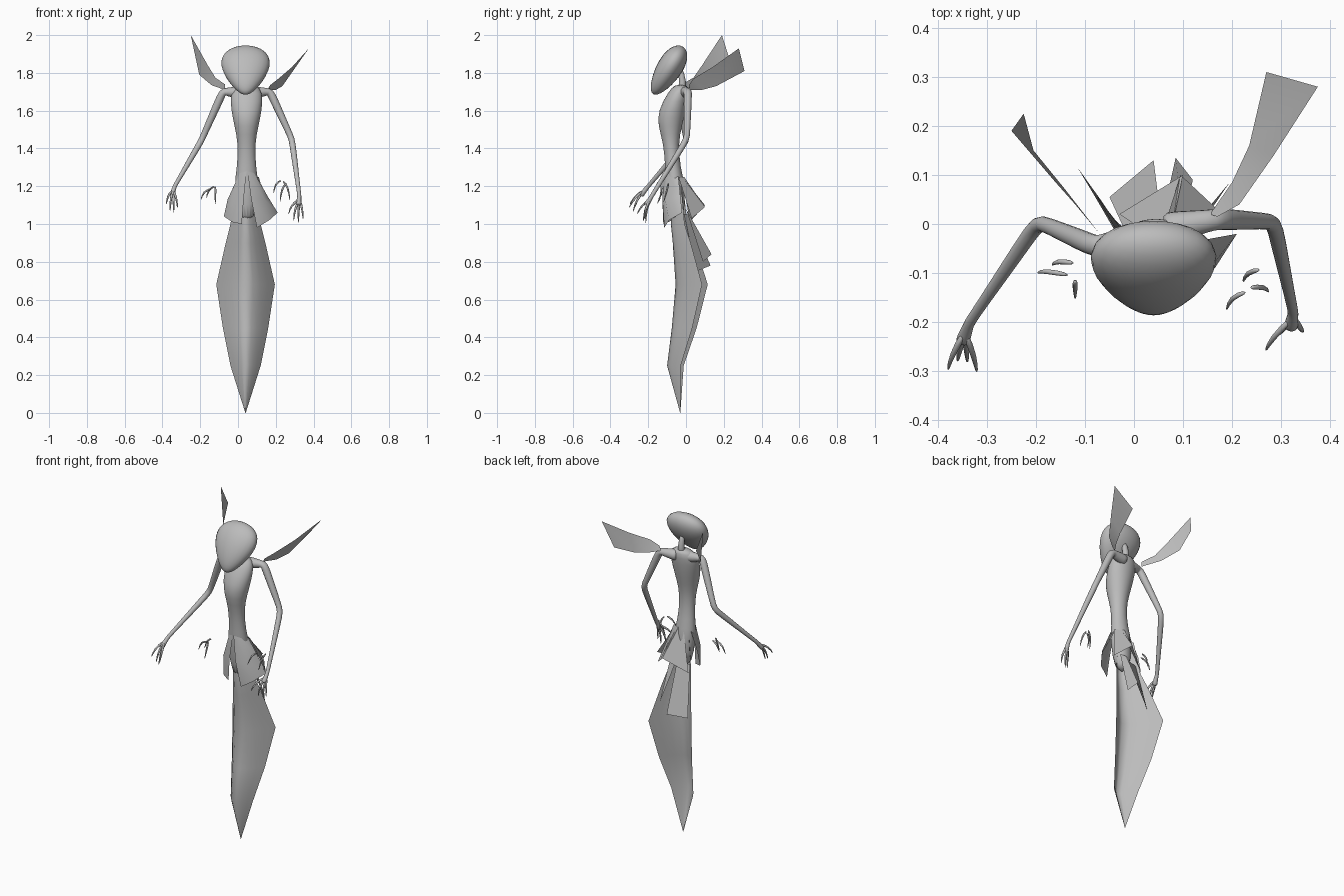
import bpy, bmesh, math
from mathutils import Vector, Matrix

default_cube = bpy.data.objects.get("Cube")
if default_cube:
    bpy.data.objects.remove(default_cube, do_unlink=True)

GREY = (.5, .5, .5, 1)
grey = bpy.data.materials.new("plain_grey")
grey.use_nodes = True
grey.diffuse_color = GREY
grey.node_tree.nodes["Principled BSDF"].inputs["Base Color"].default_value = GREY

CENTRE = .045  # the body stands slightly to its left


def finish(name, bm, rounded=False):
    """Turn a bmesh into a smooth shaded object."""
    bmesh.ops.recalc_face_normals(bm, faces=bm.faces)
    for face in bm.faces:
        face.smooth = True
    mesh = bpy.data.meshes.new(name)
    bm.to_mesh(mesh)
    bm.free()
    mesh.materials.append(grey)
    obj = bpy.data.objects.new(name, mesh)
    bpy.context.collection.objects.link(obj)
    if rounded:
        modifier = obj.modifiers.new("rounding", 'SUBSURF')
        modifier.levels = modifier.render_levels = 1


def circle(sides):
    """Cosine and sine pairs evenly spaced around a circle."""
    angles = [math.tau * i / sides for i in range(sides)]
    return [(math.cos(a), math.sin(a)) for a in angles]


def sheet(name, rows):
    """Thin open surface through a grid of points."""
    bm = bmesh.new()
    grid = [[bm.verts.new(point) for point in row] for row in rows]
    for upper, lower in zip(grid, grid[1:]):
        for i in range(len(upper) - 1):
            bm.faces.new((upper[i], upper[i + 1], lower[i + 1], lower[i]))
    finish(name, bm)


def skin(name, rings):
    """Closed rounded surface over a list of rings, capped at both ends."""
    bm = bmesh.new()
    loops = [[bm.verts.new(point) for point in ring] for ring in rings]
    for lower, upper in zip(loops, loops[1:]):
        for i in range(len(lower)):
            bm.faces.new((lower[i - 1], lower[i], upper[i], upper[i - 1]))
    bm.faces.new(loops[0])
    bm.faces.new(loops[-1])
    finish(name, bm, rounded=True)


def tube(name, path, radii, sides=8):
    """Round limb along a path with a radius at each point."""
    points = [Vector(point) for point in path]
    rings = []
    for i, (point, radius) in enumerate(zip(points, radii)):
        following = points[min(i + 1, len(points) - 1)]
        previous = points[max(i - 1, 0)]
        tangent = (following - previous).normalized()
        u = tangent.cross(Vector((0, 1, .3))).normalized()
        v = tangent.cross(u)
        rings.append([point + radius * (c * u + s * v) for c, s in circle(sides)])
    skin(name, rings)


def limb(name, joints, radii):
    """Tube with straight bones and tight bends at the joints."""
    path, sizes = [Vector(joints[0])], [radii[0]]
    for i in range(1, len(joints)):
        start, end = path[-1], Vector(joints[i])
        path += [start.lerp(end, .2), start.lerp(end, .85), end]
        sizes += [radii[i - 1], radii[i], radii[i]]
    tube(name, path, sizes)


# Head: a tilted sphere that narrows towards the chin
bm = bmesh.new()
bmesh.ops.create_uvsphere(bm, u_segments=24, v_segments=16, radius=1)
for vert in bm.verts:
    x, y, z = vert.co
    vert.co = (x * .12 * (1 + .4 * z), y * .066 * (1 + .2 * z), z * .148)
bm.transform(Matrix.Translation((.04, -.095, 1.813)) @ Matrix.Rotation(-.56, 4, 'X'))
finish("head", bm)

# Neck and slim torso; each station is height, half width, front y, back y
tube("neck", [(CENTRE, -.03, 1.69), (CENTRE, -.01, 1.75), (CENTRE, -.04, 1.84)],
     [.03, .018, .018])
TORSO = [(1.74, .05, -.06, .01), (1.7, .09, -.095, .015), (1.6, .083, -.15, 0),
         (1.52, .065, -.15, -.02), (1.43, .045, -.12, -.04), (1.3, .05, -.11, -.03),
         (1.2, .07, -.11, 0), (1, .04, -.09, -.01)]
skin("torso", [[(CENTRE + half * c, (front + back + (back - front) * s) / 2, z)
                for c, s in circle(16)] for z, half, front, back in TORSO])

# Arms: collar, shoulder, elbow, wrist and palm
ARM_RADII = [.036, .024, .018, .012, .016]
limb("right_arm", [(.02, -.03, 1.695), (-.08, -.045, 1.7), (-.195, .005, 1.44),
                   (-.335, -.2, 1.2), (-.35, -.24, 1.15)], ARM_RADII)
limb("left_arm", [(.06, -.01, 1.695), (.17, .01, 1.7), (.285, .005, 1.45),
                  (.325, -.18, 1.15), (.32, -.21, 1.1)], ARM_RADII)

# Fingers: fanned between an outer and an inner tip, each bent at the knuckle
HANDS = {"right": [(-.345, -.22, 1.18), (-.38, -.3, 1.1), (-.32, -.305, 1.08)],
         "left": [(.325, -.19, 1.13), (.268, -.26, 1.05), (.345, -.22, 1.02)]}
for side, corners in HANDS.items():
    palm, outer, inner = map(Vector, corners)
    for i in range(4):
        tip = outer.lerp(inner, i / 3)
        if i in (1, 2):
            tip += Vector((0, .02, -.03))
        knuckle = palm.lerp(tip, .5) + Vector(((tip.x - palm.x) * .3, -.01, .01))
        tube(f"{side}_finger_{i + 1}", [palm, knuckle, tip], [.009, .007, .003], 6)

# Loose curved claws hovering beside the hips; each has a root and a tip
CLAWS = [[(-.12, -.08, 1.2), (-.168, -.085, 1.13)],
         [(-.13, -.105, 1.19), (-.198, -.1, 1.12)],
         [(-.12, -.115, 1.2), (-.12, -.155, 1.1)],
         [(.258, -.093, 1.22), (.222, -.12, 1.11)],
         [(.235, -.13, 1.23), (.275, -.14, 1.12)],
         [(.23, -.138, 1.23), (.188, -.178, 1.16)]]
for i, (root, tip) in enumerate(CLAWS):
    bend = Vector(root).lerp(Vector(tip), .5) + Vector(((tip[0] - root[0]) * .3, .008, .02))
    tube(f"claw_{i + 1}", [root, bend, tip], [.006, .007, .002], 6)

# Wings: twisted thin blades with a slanted end
sheet("left_wing", [[(.155, .02, 1.71), (.17, .015, 1.735)],
                    [(.2, .085, 1.71), (.215, .04, 1.77)],
                    [(.235, .16, 1.73), (.285, .14, 1.83)],
                    [(.27, .31, 1.81), (.375, .28, 1.93)]])
sheet("right_wing", [[(-.07, -.02, 1.71), (-.07, -.02, 1.74)],
                     [(-.14, .07, 1.735), (-.12, .04, 1.775)],
                     [(-.205, .15, 1.79), (-.16, .085, 1.84)],
                     [(-.225, .225, 1.89), (-.25, .19, 2)]])

# Long tail petal: a keeled shell open at the back; height, half width, edge y
TAIL = [(1.2, .05, -.02), (1, .08, 0), (.9, .105, .035), (.68, .155, .1),
        (.45, .12, .045), (.25, .08, -.02), (0, .001, -.03)]
rows = []
for z, half, edge in TAIL:
    depth = min(.105 + edge, half)
    spread = [i / 4 - 1 for i in range(9)]
    rows.append([(CENTRE - .005 + half * t, edge - .015 * t * half / .155
                  - depth * (1 - abs(t) ** 1.5), z) for t in spread])
sheet("tail_petal", rows)

# Broad skirt petals wrapping the front of the hips
sheet("front_left_petal", [
    [(.05, -.115, 1.28), (.085, -.1, 1.27), (.1, -.04, 1.25)],
    [(.07, -.125, 1.13), (.14, -.11, 1.13), (.155, -.03, 1.15)],
    [(.1, -.115, .98), (.165, -.09, 1.02), (.21, -.02, 1.06)]])
sheet("front_right_petal", [
    [(.045, -.115, 1.28), (.01, -.1, 1.27), (0, -.04, 1.25)],
    [(.03, -.125, 1.13), (-.03, -.1, 1.13), (-.055, -.03, 1.13)],
    [(.02, -.12, 1), (-.03, -.095, 1.01), (-.075, -.03, 1.04)]])

# Flat petals flaring out behind the hips: two top corners, two lower corners
BACK_PETALS = {
    "upper_back_left": [(.11, -.04, 1.25), (.06, -.01, 1.25), (.17, .03, 1.03), (.095, .1, 1.09)],
    "upper_back": [(.075, -.02, 1.25), (.03, -.02, 1.25), (.1, .1, 1.1), (-.03, .02, 1.01)],
    "lower_back": [(.055, .01, 1.05), (-.02, -.01, 1.05), (.04, .13, .78), (-.05, .055, .75)],
    "lower_back_left": [(.1, 0, 1.08), (.055, 0, 1.08), (.12, .09, .8), (.085, .135, .84)]}
for name, corners in BACK_PETALS.items():
    sheet(name + "_petal", [corners[:2], corners[2:]])
